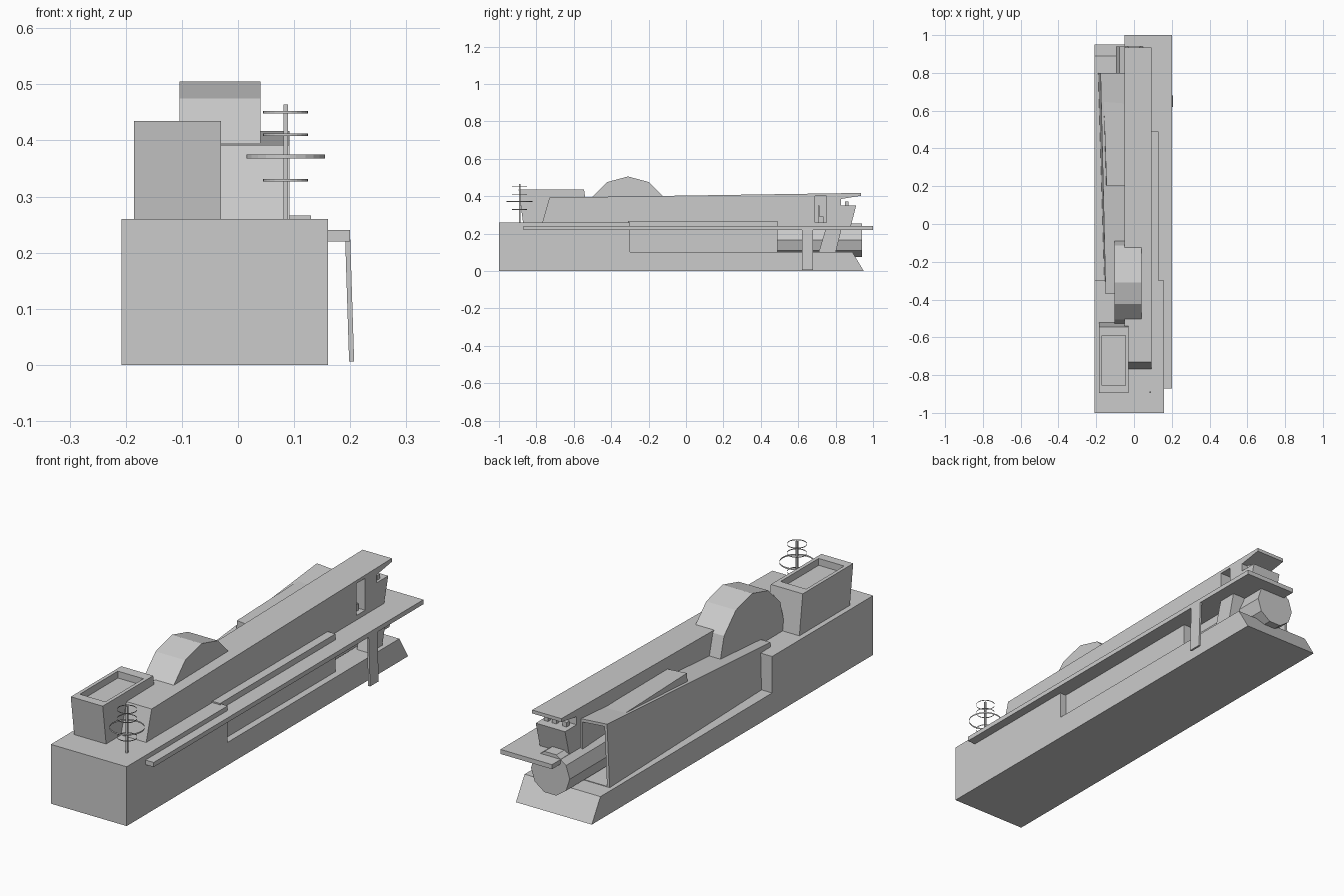
import bpy, bmesh, math
from mathutils import Vector

if "Cube" in bpy.data.objects:
    bpy.data.objects.remove(bpy.data.objects["Cube"], do_unlink=True)

GREY = (0.6, 0.6, 0.6, 1)
mat = bpy.data.materials.new("pale_grey")
mat.use_nodes = True
mat.diffuse_color = GREY
mat.node_tree.nodes["Principled BSDF"].inputs["Base Color"].default_value = GREY


def finish(name, bm):
    bmesh.ops.recalc_face_normals(bm, faces=bm.faces)
    me = bpy.data.meshes.new(name)
    bm.to_mesh(me)
    bm.free()
    me.materials.append(mat)
    ob = bpy.data.objects.new(name, me)
    bpy.context.collection.objects.link(ob)
    return ob


def loft(bm, a, b):
    """Solid between two matching rings of points; returns the second cap."""
    ra, rb = [bm.verts.new(p) for p in a], [bm.verts.new(p) for p in b]
    n = len(a)
    for i in range(n):
        j = (i + 1) % n
        bm.faces.new((ra[i], ra[j], rb[j], rb[i]))
    bm.faces.new(ra[::-1])
    cap = bm.faces.new(rb)
    bmesh.ops.recalc_face_normals(bm, faces=bm.faces)
    return cap


def solid(name, a, b):
    bm = bmesh.new()
    loft(bm, a, b)
    return finish(name, bm)


def box(name, x, y, z):
    ring = lambda h: [(x[0], y[0], h), (x[1], y[0], h), (x[1], y[1], h), (x[0], y[1], h)]
    return solid(name, ring(z[0]), ring(z[1]))


def side_profile(name, x, pts):
    return solid(name, [(x[0], *p) for p in pts], [(x[1], *p) for p in pts])


def recess(bm, face, border, move):
    bmesh.ops.inset_individual(bm, faces=[face], thickness=border)
    new = bmesh.ops.extrude_face_region(bm, geom=[face])["geom"]
    bmesh.ops.delete(bm, geom=[face], context='FACES')
    bmesh.ops.translate(bm, vec=Vector(move), verts=[v for v in new if isinstance(v, bmesh.types.BMVert)])


def circle(n, r, cy, cz):
    return [(cy + r * math.cos(math.tau * i / n), cz + r * math.sin(math.tau * i / n)) for i in range(n)]


# Hull: tall front block stepping down to a low tail with a sloped end
side_profile("hull", (-0.208, 0.16),
             [(-1, 0), (0.95, 0), (0.89, 0.10), (-0.30, 0.10), (-0.30, 0.26), (-1, 0.26)])
box("inner_block", (-0.10, 0.13), (-0.31, 0.49), (0.09, 0.266))
box("side_deck", (-0.05, 0.20), (-0.87, 1.0), (0.22, 0.24))

# Long spine with the raked front and notched rear cabin
spine = side_profile("spine", (-0.05, 0.092),
                     [(-0.775, 0.235), (-0.73, 0.392), (0.935, 0.417), (0.935, 0.402), (0.83, 0.385),
                      (0.83, 0.35), (0.91, 0.35), (0.88, 0.235)])
cutter = box("door_cutter", (0.02, 0.2), (0.69, 0.75), (0.26, 0.40))
cutter.hide_render = True
cutter.hide_viewport = True
cut = spine.modifiers.new("door", 'BOOLEAN')
cut.object = cutter
cut.operation = 'DIFFERENCE'
cut.solver = 'EXACT'
box("door_seat", (0.03, 0.07), (0.705, 0.735), (0.26, 0.29))
box("door_seat_back", (0.03, 0.07), (0.705, 0.715), (0.29, 0.35))
for i, x in enumerate((-0.02, 0.03, 0.07)):
    box(f"balcony_console_{i}", (x - 0.01, x + 0.01), (0.85, 0.87), (0.34, 0.37))

# Tapered side hangar, open at the rear
bm = bmesh.new()
opening = loft(bm,
               [(-0.155, -0.37, 0.09), (-0.15, -0.37, 0.28), (-0.04, -0.37, 0.28), (-0.04, -0.37, 0.09)],
               [(-0.19, 0.8, 0.09), (-0.177, 0.8, 0.375), (-0.045, 0.8, 0.365), (-0.045, 0.8, 0.09)])
recess(bm, opening, 0.018, (0.02, -0.6, 0))
finish("hangar", bm)

# Tail drum and the strut and leg beside it
drum = circle(10, 0.094, 0, 0.165)
solid("tail_drum", [(x, 0.4, z) for x, z in drum], [(x, 0.94, z) for x, z in drum])
side_profile("deck_strut", (0.08, 0.14), [(0.71, 0.10), (0.80, 0.10), (0.83, 0.22), (0.745, 0.22)])
leg = lambda x, z: [(x, 0.62, z), (x + 0.009, 0.62, z), (x + 0.009, 0.68, z), (x, 0.68, z)]
solid("deck_leg", leg(0.198, 0.006), leg(0.191, 0.225))

# Half-sunk wheel housing
side_profile("wheel_housing", (-0.104, 0.04), circle(12, 0.225, -0.31, 0.28))

# Forward tower with a sunken top
bm = bmesh.new()
tower = lambda y0, y1, z: [(-0.185, y0, z), (-0.03, y0, z), (-0.03, y1, z), (-0.185, y1, z)]
top = loft(bm, tower(-0.87, -0.52, 0.25), tower(-0.895, -0.545, 0.435))
bmesh.ops.inset_individual(bm, faces=[top], thickness=0.022)
for v in top.verts:
    v.co.y += 0.025 if v.co.y < -0.7 else -0.03
recess(bm, top, 0.0001, (0, 0, -0.03))
finish("tower", bm)

# Mast with thin open hoops
box("mast", (0.081, 0.089), (-0.894, -0.886), (0.25, 0.464))
for z, r, h in ((0.45, 0.04, 0.004), (0.41, 0.04, 0.004), (0.371, 0.07, 0.007), (0.329, 0.04, 0.004)):
    bm = bmesh.new()
    ring = circle(24, r, 0.085, -0.89)
    lo = [bm.verts.new((x, y, z - h / 2)) for x, y in ring]
    hi = [bm.verts.new((x, y, z + h / 2)) for x, y in ring]
    for i in range(24):
        j = (i + 1) % 24
        bm.faces.new((lo[i], lo[j], hi[j], hi[i]))
    finish(f"mast_hoop_{int(z * 100)}", bm)
